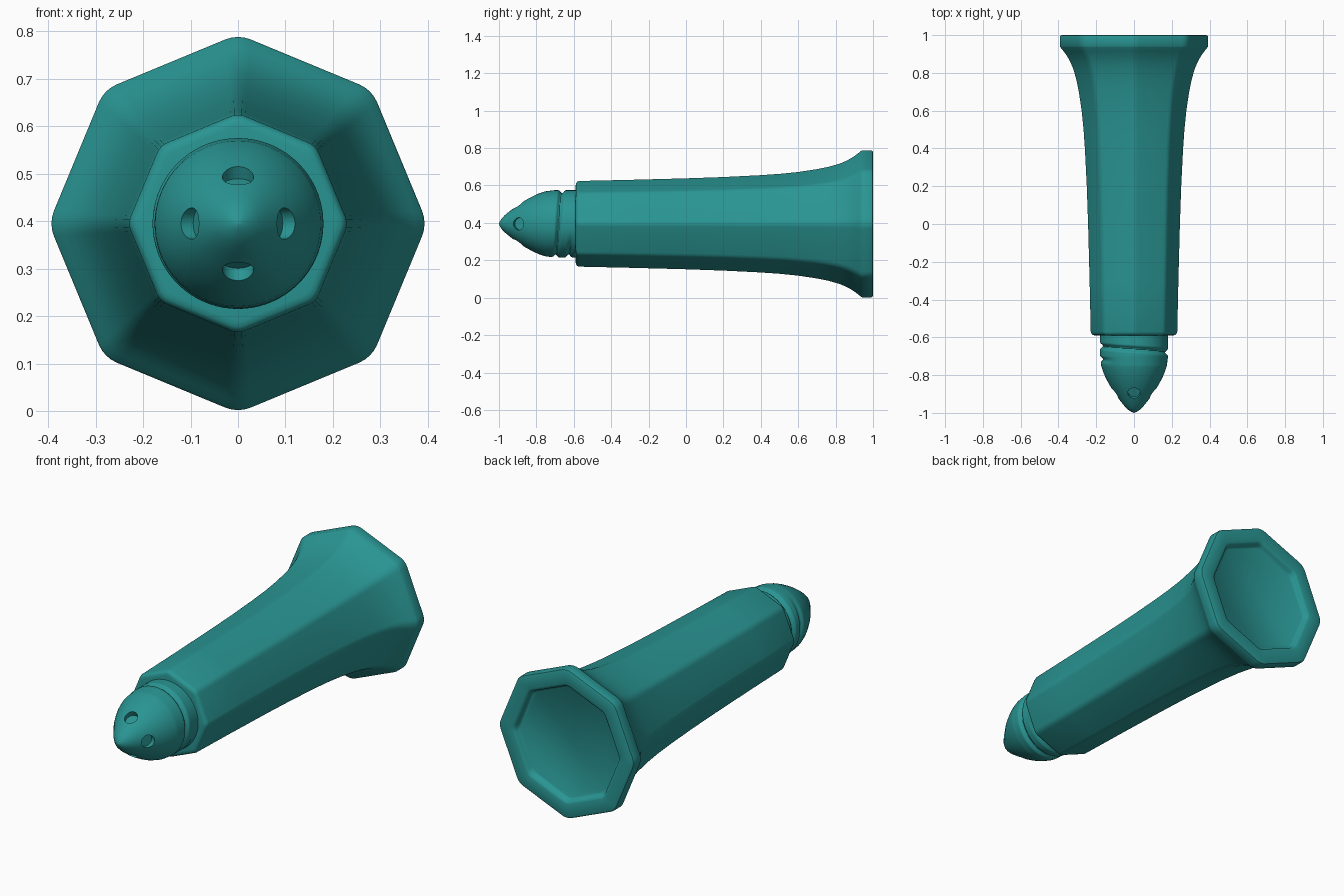
import bpy, bmesh, math
from mathutils import Vector, Matrix

if "Cube" in bpy.data.objects:
    bpy.data.objects.remove(bpy.data.objects["Cube"])

CZ = 0.395  # height of the long axis
teal = bpy.data.materials.new("teal")
teal.diffuse_color = (0.022, 0.30, 0.29, 1)
teal.use_nodes = True
teal.node_tree.nodes["Principled BSDF"].inputs["Base Color"].default_value = teal.diffuse_color


def octagon(r):
    """Octagon with rounded corners; r is the reach at the corners."""
    f = 0.18 * r
    d = r - f  # distance of each corner arc's centre
    pts = []
    for i in range(8):
        a = i * math.pi / 4
        for k in range(5):
            b = a + math.radians(-22.5 + 45 * k / 4)
            pts.append((d * math.cos(a) + f * math.cos(b), d * math.sin(a) + f * math.sin(b)))
    return pts


def loft(name, rings, angle):
    """Skin a list of equal-sized 3D rings and close both ends."""
    bm = bmesh.new()
    rows = [[bm.verts.new(p) for p in ring] for ring in rings]
    n = len(rows[0])
    for a, b in zip(rows, rows[1:]):
        for i in range(n):
            bm.faces.new((a[i], a[(i + 1) % n], b[(i + 1) % n], b[i]))
    bm.faces.new(rows[0])
    bm.faces.new(rows[-1])
    bmesh.ops.recalc_face_normals(bm, faces=bm.faces)
    return finish(name, bm, angle)


def finish(name, bm, angle):
    me = bpy.data.meshes.new(name)
    bm.to_mesh(me)
    bm.free()
    ob = bpy.data.objects.new(name, me)
    bpy.context.collection.objects.link(ob)
    me.materials.append(teal)
    select(ob)
    bpy.ops.object.shade_smooth_by_angle(angle=math.radians(angle))
    return ob


def select(ob):
    bpy.ops.object.select_all(action='DESELECT')
    ob.select_set(True)
    bpy.context.view_layer.objects.active = ob


# Flared octagonal body: (y, radius), from the neck face to the recessed base
profile = [(-0.59, 0.15), (-0.59, 0.205), (-0.588, 0.217), (-0.582, 0.225), (-0.57, 0.229),
           (-0.3, 0.235), (0, 0.243), (0.2, 0.25), (0.4, 0.26), (0.5, 0.267), (0.6, 0.277),
           (0.7, 0.292), (0.76, 0.304), (0.82, 0.321), (0.86, 0.338), (0.89, 0.355),
           (0.915, 0.373), (0.935, 0.389), (0.942, 0.393), (0.99, 0.393), (0.997, 0.39),
           (1.0, 0.383), (1.0, 0.318), (0.997, 0.309), (0.99, 0.302), (0.975, 0.297),
           (0.97, 0.29)]
loft("body", [[(x, y, z + CZ) for x, z in octagon(r)] for y, r in profile], 40)


# Pointed cap with a spiral groove round its collar
def groove(y, a):
    t0 = ((math.pi - a) / (2 * math.pi)) % 1
    depth = 0
    for t in (t0 - 1, t0, t0 + 1):
        if -0.45 < t < 1.15:
            fade = min(1, (t + 0.45) / 0.1, (1.15 - t) / 0.15)
            u = abs(y + 0.645 + 0.07 * t) / 0.02
            if u < 1:
                depth = max(depth, 0.016 * fade * (0.5 + 0.5 * math.cos(math.pi * u)))
    return depth


dome = [(-0.76, 0.171), (-0.79, 0.161), (-0.82, 0.147), (-0.85, 0.131), (-0.875, 0.116),
        (-0.9, 0.099), (-0.925, 0.081), (-0.95, 0.062), (-0.97, 0.045), (-0.985, 0.029),
        (-0.995, 0.013), (-0.9995, 0.002)]
collar = [(-0.56 - 0.005 * i, 0.18 - 0.006 * max(0, (i - 28) / 10)) for i in range(39)]
SEG = 72
rings = []
for y, r in collar + dome:
    ring = []
    for i in range(SEG):
        a = 2 * math.pi * i / SEG
        q = r - groove(y, a)
        ring.append((q * math.cos(a), y, CZ + q * math.sin(a)))
    rings.append(ring)
cap = loft("cap", rings, 40)

# Four shallow round holes near the tip
bm = bmesh.new()
for i in range(4):
    a = i * math.pi / 2
    out = Vector((math.cos(a), -0.5, math.sin(a))).normalized()
    spot = Vector((0.102 * math.cos(a), -0.896, CZ + 0.102 * math.sin(a)))
    m = Matrix.Translation(spot + out * 0.02) @ out.to_track_quat('Z', 'Y').to_matrix().to_4x4()
    bmesh.ops.create_cone(bm, cap_ends=True, segments=24, radius1=0.033, radius2=0.033,
                          depth=0.09, matrix=m)
cutter = finish("hole_cutter", bm, 40)
cutter.hide_render = True
mod = cap.modifiers.new("holes", 'BOOLEAN')
mod.operation = 'DIFFERENCE'
mod.solver = 'EXACT'
mod.object = cutter
select(cap)
bpy.ops.object.modifier_apply(modifier=mod.name)
bpy.data.objects.remove(cutter)
select(cap)
bpy.ops.object.shade_smooth_by_angle(angle=math.radians(40))
